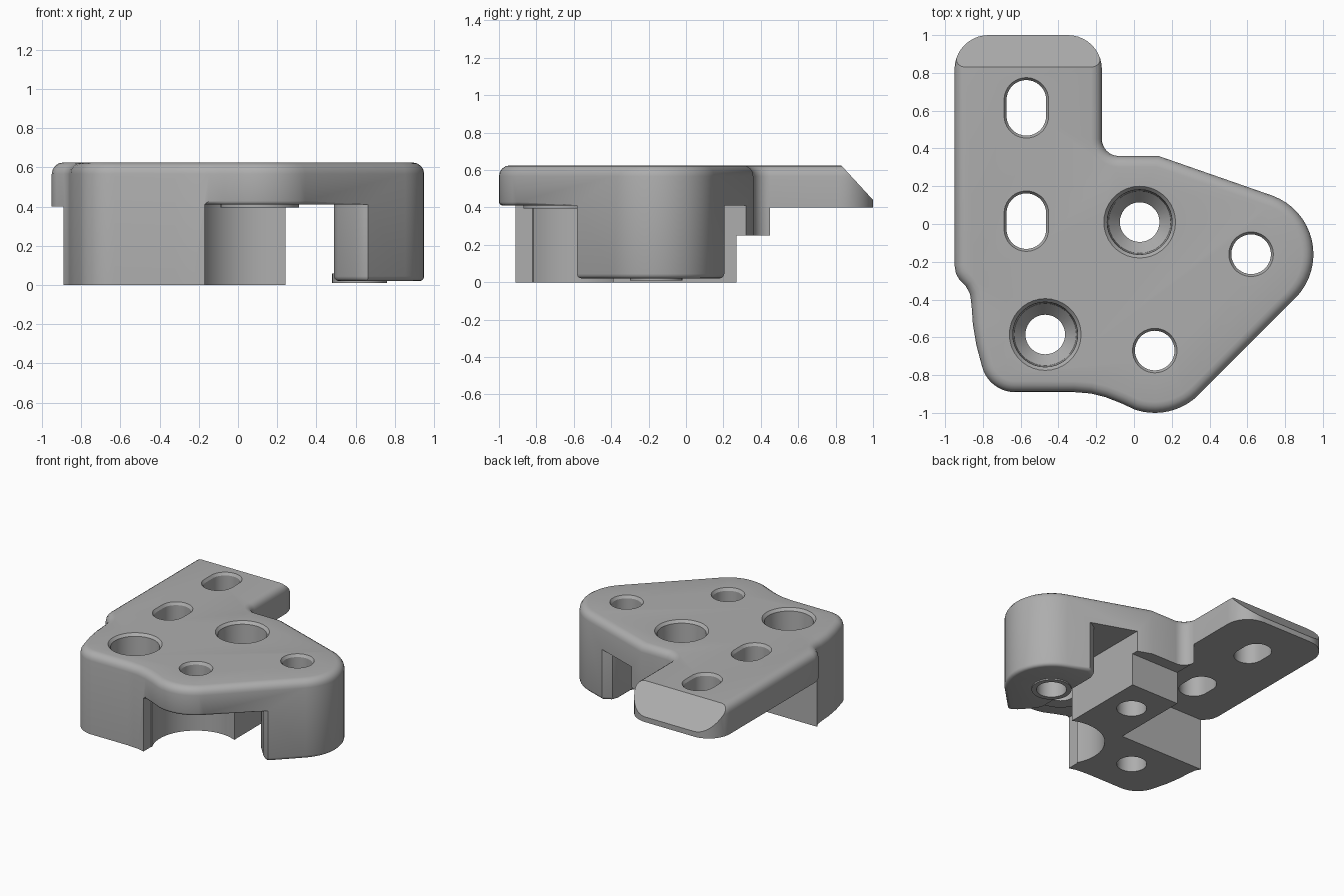
import bpy, bmesh
from math import sin, cos, radians

cube = bpy.data.objects.get("Cube")
if cube:
    bpy.data.objects.remove(cube, do_unlink=True)

grey = bpy.data.materials.new("plain grey")
grey.use_nodes = True
grey.diffuse_color = (0.42, 0.42, 0.42, 1)
grey.node_tree.nodes["Principled BSDF"].inputs["Base Color"].default_value = (0.42, 0.42, 0.42, 1)


def arc(cx, cy, r, start, end, n=10):
    angles = [radians(start + (end - start) * i / n) for i in range(n + 1)]
    return [(cx + r * cos(a), cy + r * sin(a)) for a in angles]


def loft(name, rings):
    """Solid through rings of 3D points, capped at both ends."""
    bm = bmesh.new()
    loops = [[bm.verts.new(p) for p in ring] for ring in rings]
    n = len(loops[0])
    for low, high in zip(loops, loops[1:]):
        for i in range(n):
            j = (i + 1) % n
            bm.faces.new((low[i], low[j], high[j], high[i]))
    bm.faces.new(loops[0][::-1])
    bm.faces.new(loops[-1])
    bmesh.ops.recalc_face_normals(bm, faces=bm.faces)
    mesh = bpy.data.meshes.new(name)
    bm.to_mesh(mesh)
    bm.free()
    mesh.materials.append(grey)
    ob = bpy.data.objects.new(name, mesh)
    bpy.context.collection.objects.link(ob)
    return ob


def prism(name, pts, z0, z1):
    return loft(name, [[(x, y, z) for x, y in pts] for z in (z0, z1)])


def box(name, x0, x1, y0, y1, z0, z1):
    return prism(name, [(x0, y0), (x1, y0), (x1, y1), (x0, y1)], z0, z1)


def combine(ob, tool, operation="DIFFERENCE"):
    tool.hide_render = True
    mod = ob.modifiers.new("combine", "BOOLEAN")
    mod.operation, mod.object, mod.solver = operation, tool, "EXACT"
    bpy.context.view_layer.objects.active = ob
    bpy.ops.object.modifier_apply(modifier=mod.name)
    bpy.data.objects.remove(tool, do_unlink=True)


def round_edges(ob, rule, width, segments=4):
    """Round the edges whose ends both satisfy the rule."""
    bm = bmesh.new()
    bm.from_mesh(ob.data)
    edges = [e for e in bm.edges if e.is_convex and e.calc_face_angle(0) > 0.3
             and all(rule(v.co) for v in e.verts)]
    bmesh.ops.bevel(bm, geom=edges, offset=width, offset_type="OFFSET",
                    segments=segments, profile=0.5, affect="EDGES", clamp_overlap=True)
    bm.to_mesh(ob.data)
    bm.free()


TOP, UNDER = 0.625, 0.41
lug_low, lug_side = (0.11, -0.67), (0.62, -0.16)

# Plan of the whole bracket
outline = (arc(*lug_low, 0.33, -108, -45)
           + arc(*lug_side, 0.33, -45, 70, 16)
           + [(0.13, 0.36)]
           + arc(-0.08, 0.45, 0.09, 270, 180, 8)
           + arc(-0.35, 0.82, 0.18, 0, 90)
           + arc(-0.77, 0.82, 0.18, 90, 180)
           + [(-0.95, -0.22), (-0.943, -0.26), (-0.925, -0.295), (-0.89, -0.33),
              (-0.868, -0.37), (-0.86, -0.43), (-0.853, -0.53), (-0.835, -0.64)]
           + arc(-0.63, -0.71, 0.18, 195, 270)
           + [(-0.32, -0.89), (-0.23, -0.897), (-0.15, -0.917), (-0.07, -0.948)])
body = prism("bracket_body", outline, 0, TOP)
round_edges(body, lambda p: p.z > TOP - 0.001, 0.058)

# Sloped end of the arm
wedge = [(0.83, TOP), (1.0, 0.44), (1.2, 0.22), (1.2, 0.9), (0.83, 0.9)]
combine(body, loft("arm_slope_cutter", [[(x, y, z) for y, z in wedge] for x in (-1.2, 0.1)]))

# Underside: open below the arm, step behind the block, leg end
combine(body, box("arm_cutter", -1.5, -0.17, -0.33, 1.5, -0.2, 0.40))
combine(body, box("step_cutter", -0.3, 0.3, 0.27, 0.8, -0.2, 0.25))
combine(body, box("leg_end_cutter", 0.35, 1.5, -1.5, 1.0, -0.2, 0.02))

# Channel between block and leg, curved around the low lug
channel = ([(-0.17, -1.3), (-0.17, -0.82)]
           + arc(*lug_low, 0.31, 208, 65, 18)
           + [(0.24, -0.36), (0.24, 0.7), (0.62, 0.7), (0.59, 0.21), (0.55, 0.195),
              (0.51, 0.17), (0.49, 0.12), (0.49, -0.40), (0.51, -0.45), (0.60, -0.55),
              (0.64, -0.58), (0.68, -0.585), (0.74, -0.57), (1.2, -0.7), (1.2, -1.3)])
combine(body, prism("channel_cutter", channel, -0.2, UNDER))

# Soft lower edges of the leg and of the low lug
round_edges(body, lambda p: abs(p.z - 0.02) < 0.001, 0.025, 3)
round_edges(body, lambda p: abs(p.z - UNDER) < 0.001 and p.y < -0.5, 0.025, 3)

# Contact rings below the two lugs
for name, at, r, z in (("low_ring", lug_low, 0.2, 0.395), ("leg_ring", lug_side, 0.14, 0.01)):
    combine(body, prism(name, arc(*at, r, 0, 350, 35), z, z + 0.05), "UNION")


# Holes: each is a stack of (radius, height), stretched along y for slots
def hole(x, y, steps, stretch=0):
    rings = []
    for r, z in steps:
        ends = arc(x, y + stretch, r, 0, 180, 18) + arc(x, y - stretch, r, 180.01, 359.9, 18)
        if not stretch:
            ends = arc(x, y, r, 0, 350, 35)
        rings.append([(px, py, z) for px, py in ends])
    combine(body, loft("hole_cutter", rings))


plain = [(0.105, -0.1), (0.105, TOP - 0.02), (0.118, TOP), (0.118, 0.8)]
sunk = [(0.105, -0.1), (0.105, 0.36), (0.165, 0.43), (0.172, TOP - 0.02), (0.19, TOP), (0.19, 0.8)]
for at in (lug_low, lug_side):
    hole(*at, plain)
for at in ((-0.47, -0.585), (0.03, 0.01)):
    hole(*at, sunk)
for y in (0.615, 0.015):
    hole(-0.57, y, plain, 0.042)

bpy.ops.object.select_all(action="DESELECT")
body.select_set(True)
bpy.context.view_layer.objects.active = body
bpy.ops.object.shade_smooth_by_angle(angle=radians(32))
